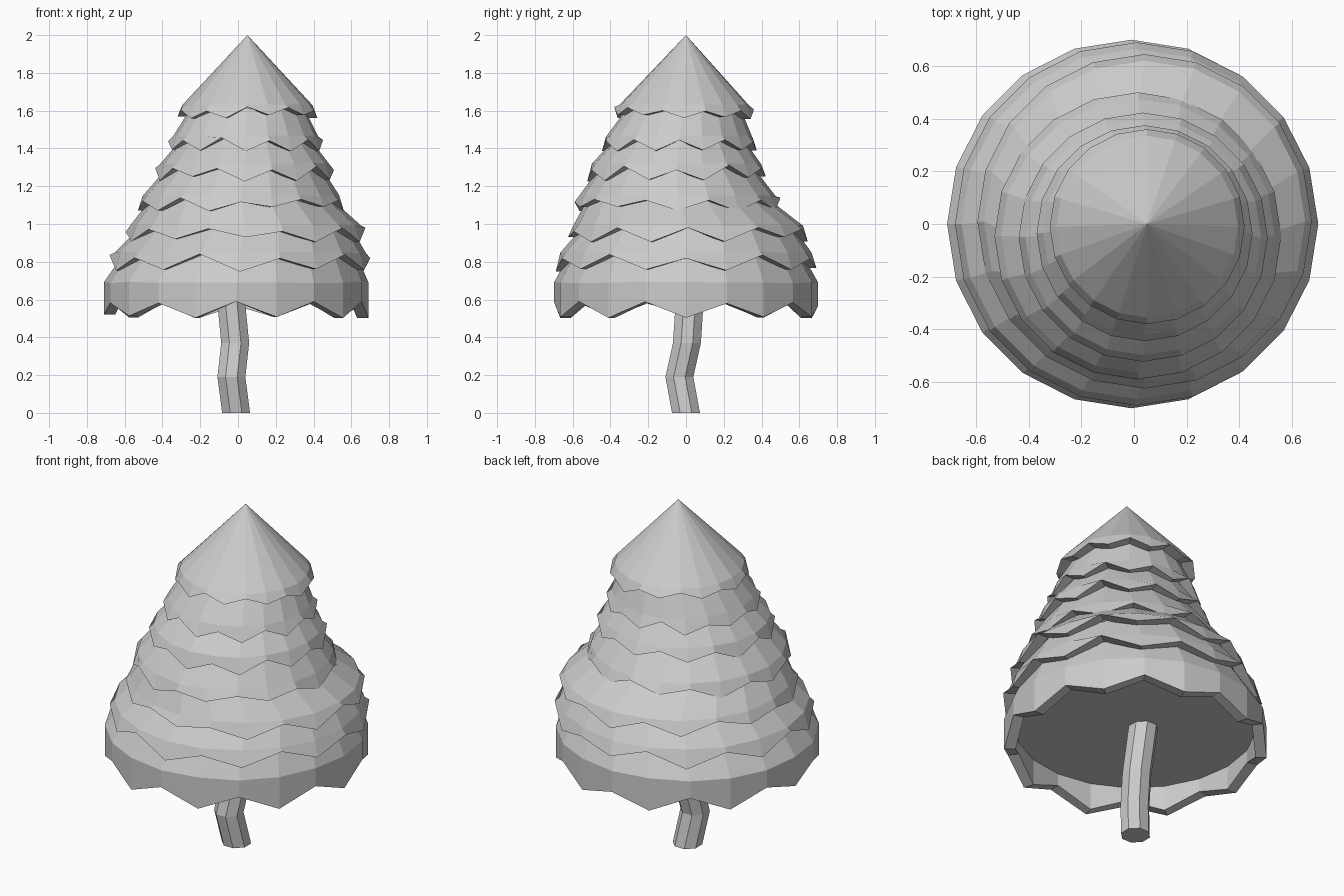
import bpy, bmesh, math, random

if "Cube" in bpy.data.objects:
    bpy.data.objects.remove(bpy.data.objects["Cube"])
random.seed(4)
N = 20  # sides per tier: alternating tooth / notch gives ten teeth


def finish(name, bm):
    bmesh.ops.recalc_face_normals(bm, faces=bm.faces)
    mesh = bpy.data.meshes.new(name)
    bm.to_mesh(mesh)
    bm.free()
    ob = bpy.data.objects.new(name, mesh)
    bpy.context.collection.objects.link(ob)
    return ob


def ring(bm, cx, cy, r, zs, n, turn=0.0):
    return [bm.verts.new((cx + r * math.cos(math.tau * i / n + turn),
                          cy + r * math.sin(math.tau * i / n + turn), zs[i]))
            for i in range(n)]


def bridge(bm, a, b):
    n = len(a)
    for i in range(n):
        j = (i + 1) % n
        bm.faces.new((a[i], a[j], b[j], b[i]))


# Tiers: centre x, centre y, radius, rim z, notch depth, tooth depth, phase
tiers = [
    (0.05, -0.01, 0.365, 1.63, 0.02, 0.06, 0),
    (0.04, -0.035, 0.405, 1.465, 0.02, 0.07, 1),
    (0.035, -0.05, 0.468, 1.32, 0.02, 0.08, 1),
    (0.015, -0.045, 0.54, 1.15, 0.02, 0.07, 0),
    (0.04, 0.01, 0.63, 0.99, 0.02, 0.07, 1),
    (0.01, 0.0, 0.685, 0.85, 0.02, 0.09, 1),
    (-0.01, 0.0, 0.70, 0.69, 0.11, 0.18, 0),
]
prev = None
for k, (cx, cy, r, z, up, low, phase) in enumerate(tiers):
    bm = bmesh.new()
    last = k == 6
    drops = [z - (low if i % 2 == phase else up) + random.uniform(-0.015, 0.012)
             for i in range(N)]
    # upper tiers let the teeth run on along the slope; the lowest hangs straight
    rim = ring(bm, cx, cy, r if last else r - 0.02,
               [z + random.uniform(-0.004, 0.004) for i in range(N)], N)
    outer = ring(bm, cx, cy, r if last else r + 0.005, drops, N)
    inner = ring(bm, cx, cy, r - 0.06, drops, N)
    roof = ring(bm, cx, cy, r - 0.06, [0.66 if last else z - 0.015] * N, N)
    # sloping top of the tier, tucked under the tier above
    if prev is None:
        apex = bm.verts.new((cx, 0, 2.0))
        for i in range(N):
            bm.faces.new((rim[i], rim[(i + 1) % N], apex))
    else:
        top = ring(bm, prev[0], prev[1], prev[2] - 0.07, [prev[3] - 0.008] * N, N)
        bridge(bm, rim, top)
        bm.faces.new(top)
    # jagged fringe with thickness, closed by a flat underside
    bridge(bm, rim, outer)
    bridge(bm, outer, inner)
    bridge(bm, inner, roof)
    bm.faces.new(roof)
    finish(f"foliage_tier_{k + 1}", bm)
    prev = (cx, cy, r, z)

# Crooked eight-sided trunk
bm = bmesh.new()
path = [(-0.01, 0, 0), (-0.035, -0.035, 0.19), (-0.015, 0.005, 0.37), (-0.045, 0.025, 0.68)]
rings = [ring(bm, x, y, 0.08, [z] * 8, 8, math.pi / 8) for x, y, z in path]
for a, b in zip(rings, rings[1:]):
    bridge(bm, a, b)
bm.faces.new(rings[0])
bm.faces.new(rings[-1])
finish("trunk", bm)
